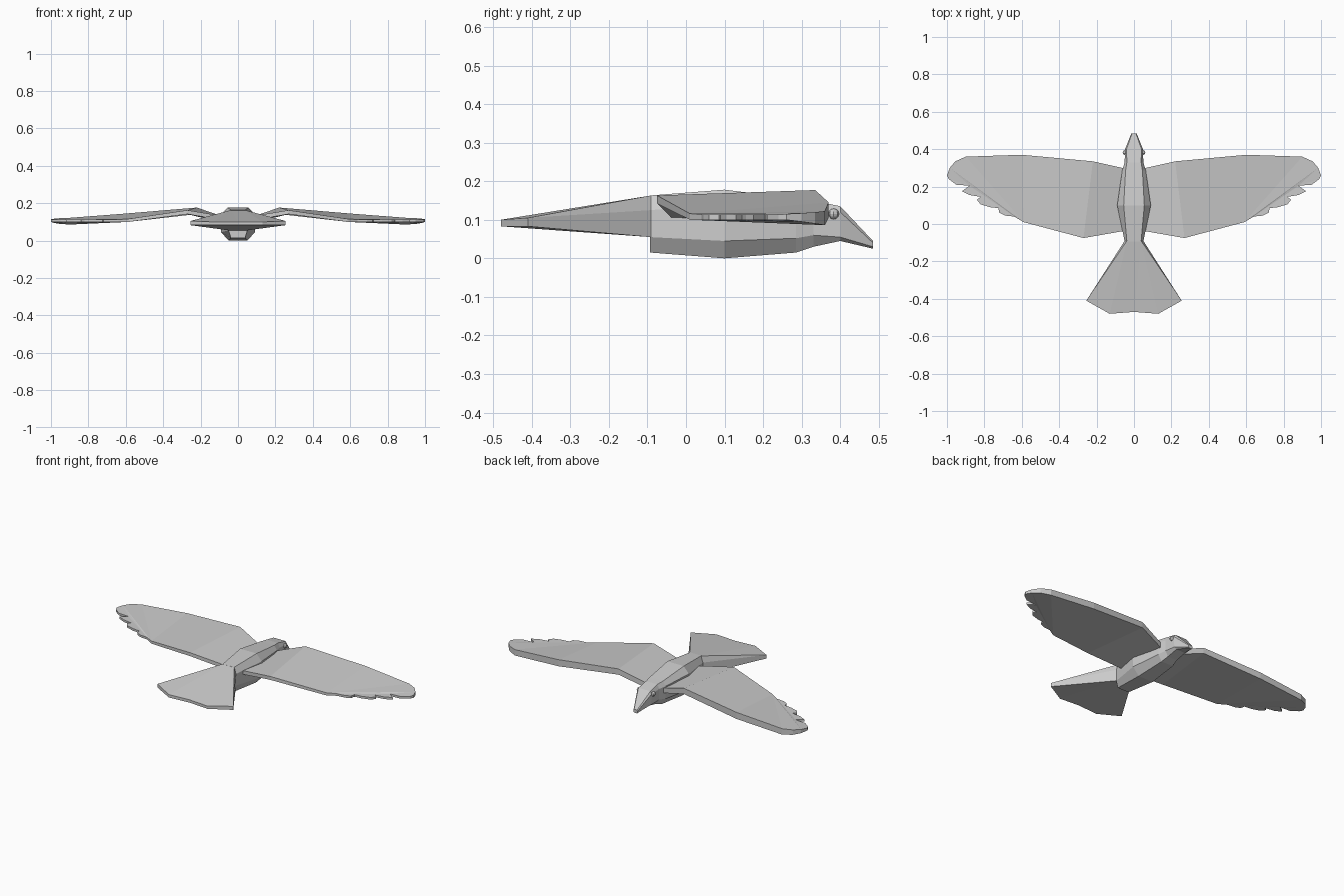
import bpy, bmesh

if "Cube" in bpy.data.objects:
    bpy.data.objects.remove(bpy.data.objects["Cube"])


def make_object(name, verts, faces, mirror=False):
    me = bpy.data.meshes.new(name)
    me.from_pydata(verts, [], faces)
    bm = bmesh.new()
    bm.from_mesh(me)
    bmesh.ops.triangulate(bm, faces=[f for f in bm.faces if len(f.verts) > 4],
                          ngon_method='EAR_CLIP')
    bmesh.ops.recalc_face_normals(bm, faces=bm.faces)
    bm.to_mesh(me)
    bm.free()
    ob = bpy.data.objects.new(name, me)
    bpy.context.collection.objects.link(ob)
    if mirror:
        ob.modifiers.new("mirror", 'MIRROR').use_mirror_merge = False
    return ob


def loft(name, sections):
    """Octagonal rings: y, then (half width, z) from top to bottom."""
    verts, faces = [], []
    for y, *pts in sections:
        verts += [(w, y, z) for w, z in pts]
        verts += [(-w, y, z) for w, z in reversed(pts)]
    n = 8
    for s in range(len(sections) - 1):
        for i in range(n):
            j = (i + 1) % n
            faces.append((s*n + i, s*n + j, (s+1)*n + j, (s+1)*n + i))
    faces += [tuple(range(n)), tuple(range(len(verts) - n, len(verts)))]
    return make_object(name, verts, faces)


# body and neck
head_ring = (.4, (.04, .135), (.048, .12), (.045, .055), (.03, .045))
loft("body", [
    (-.093, (.038, .163), (.05, .125), (.05, .055), (.038, .015)),
    (.1, (.055, .178), (.09, .14), (.09, .045), (.05, 0)),
    (.285, (.045, .155), (.063, .128), (.063, .052), (.04, .015)),
    (.33, (.038, .15), (.05, .125), (.05, .06), (.032, .03)),
    head_ring])

# beak
loft("beak", [head_ring,
              (.485, (.01, .045), (.014, .04), (.014, .03), (.01, .025))])

# fanned tail: top ring, middle side points, bottom ring
fan = [(.255, -.41), (.13, -.48), (0, -.47), (-.13, -.48), (-.255, -.41)]
tail = [(.038, -.09, .163), (-.038, -.09, .163)]
tail += [(.05, -.09, .125), (-.05, -.09, .125)]
tail += [(.05, -.09, .055), (-.05, -.09, .055)]
tail += [(x, y, .105 if abs(x) > .2 else .1) for x, y in fan]
tail += [(x, y, .083) for x, y in fan]
tail_faces = [(0, 6, 7), (0, 7, 8), (0, 8, 1), (1, 8, 9), (1, 9, 10),
              (4, 12, 11), (4, 13, 12), (4, 5, 13), (5, 14, 13), (5, 15, 14),
              (0, 2, 6), (2, 4, 11, 6), (1, 10, 3), (3, 10, 15, 5),
              (0, 1, 3, 5, 4, 2)]
tail_faces += [(i, i + 1, i + 6, i + 5) for i in range(6, 10)]
make_object("tail", tail, tail_faces)

# wings: inner panels (x, y, top z, bottom z), then the feathered tip outline
inner = [(.04, .295, .115, .085), (.22, .335, .177, .142), (.6, .37, .145, .105),
         (.59, .01, .116, .1), (.27, -.075, .163, .142), (.04, -.035, .125, .102)]
tip = [(.9, .36, .122, .086), (.955, .335, .12, .09), (.985, .3, .117, .095),
       (1, .26, .115, .1)]
tip += [(x, y, .113, .1) for x, y in [
    (.99, .24), (.95, .21), (.88, .205), (.92, .175), (.88, .155),
    (.82, .145), (.84, .13), (.82, .105), (.77, .09), (.725, .085),
    (.72, .06), (.69, .045), (.64, .04)]]
outline = inner[:3] + tip + inner[3:]
n = len(outline)
panels = [(0, 1, n - 2, n - 1), (1, 2, n - 3, n - 2), tuple(range(2, n - 2))]
verts = [(x, y, t) for x, y, t, b in outline] + [(x, y, b) for x, y, t, b in outline]
faces = panels + [tuple(i + n for i in p) for p in panels]
faces += [(i, (i + 1) % n, (i + 1) % n + n, i + n) for i in range(n)]
make_object("wing", verts, faces, mirror=True)

# eyes
for side in (-1, 1):
    bpy.ops.mesh.primitive_uv_sphere_add(segments=8, ring_count=6, radius=.014,
                                         location=(side * .047, .383, .115))
    bpy.context.object.name = "eye_right" if side > 0 else "eye_left"
